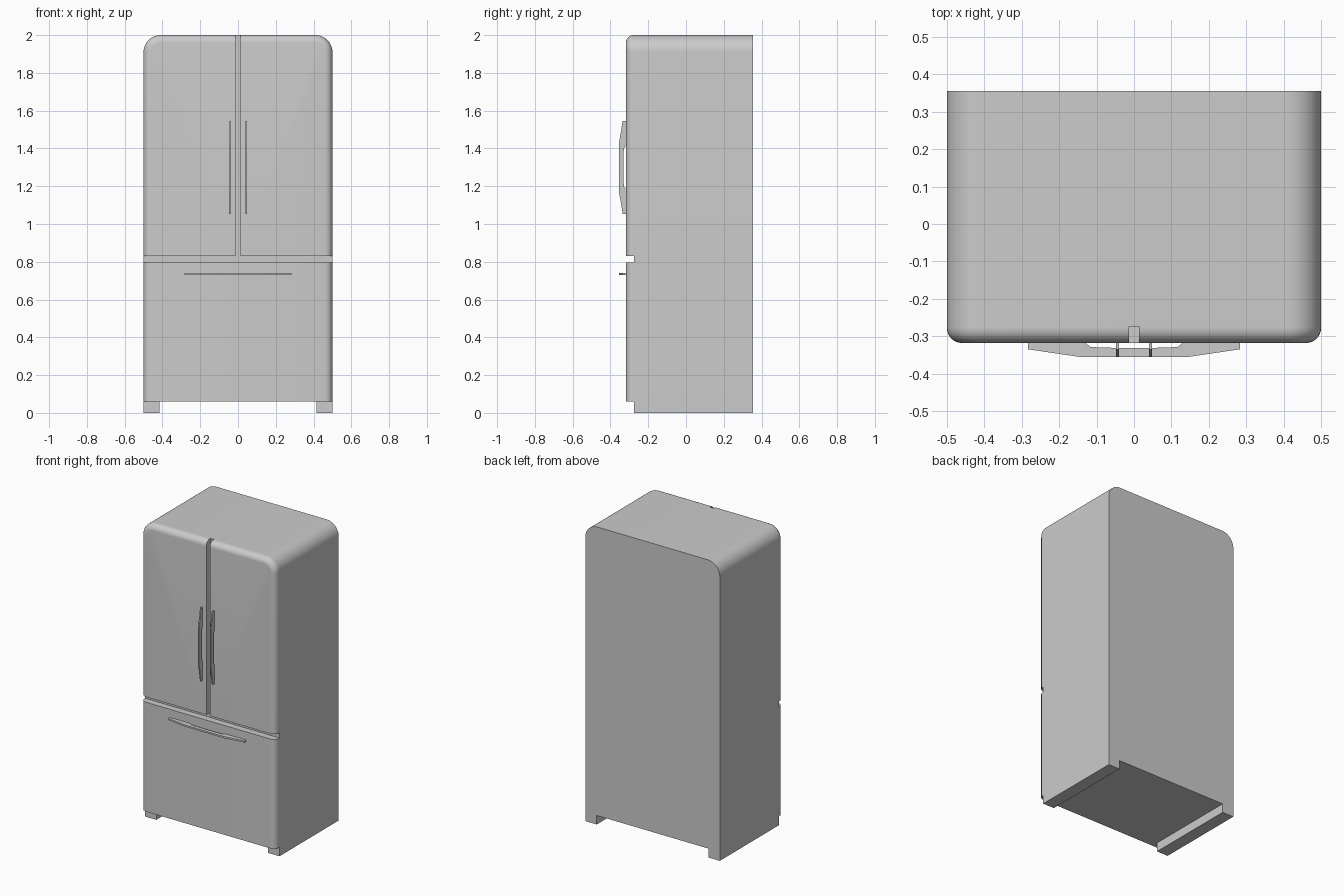
import bpy, bmesh
from math import sin, cos, pi

if "Cube" in bpy.data.objects:
    bpy.data.objects.remove(bpy.data.objects["Cube"])

HALF, TOP, R = 0.5, 2.0, 0.09          # cabinet half width, height, top corner radius
FRONT, SEAM, BACK = -0.318, -0.274, 0.355
EDGE = 0.04                            # rounding of the front rim


def finish(name, bm, smooth=True):
    bmesh.ops.recalc_face_normals(bm, faces=bm.faces)
    mesh = bpy.data.meshes.new(name)
    bm.to_mesh(mesh)
    bm.free()
    ob = bpy.data.objects.new(name, mesh)
    bpy.context.collection.objects.link(ob)
    if smooth:
        bpy.ops.object.select_all(action='DESELECT')
        ob.select_set(True)
        bpy.context.view_layer.objects.active = ob
        bpy.ops.object.shade_smooth_by_angle(angle=pi / 6)
    return ob


def outline(inset, bottom):
    """Arch-like front silhouette with rounded top corners."""
    n, r = 12, R - inset
    arc = [(HALF - R + r * cos(a), TOP - R + r * sin(a))
           for a in (pi / 2 * i / n for i in range(n + 1))]
    right = [(HALF - inset, bottom)] + arc
    return right + [(-x, z) for x, z in reversed(right)]


def loft(rings):
    bm = bmesh.new()
    loops = [[bm.verts.new(p) for p in ring] for ring in rings]
    for a, b in zip(loops, loops[1:]):
        for i in range(len(a)):
            j = (i + 1) % len(a)
            bm.faces.new((a[i], a[j], b[j], b[i]))
    bm.faces.new(loops[0])
    bm.faces.new(loops[-1])
    return bm


def front_panel(name, cuts):
    """Rounded front slab trimmed by planes (point, outward normal)."""
    steps = 8
    depth = [(SEAM, 0)] + [(FRONT + EDGE * (1 - sin(t)), EDGE * (1 - cos(t)))
                           for t in (pi / 2 * i / steps for i in range(steps + 1))]
    bm = loft([[(x, y, z) for x, z in outline(d, 0.06)] for y, d in depth])
    for co, no in cuts:
        bmesh.ops.bisect_plane(bm, geom=bm.verts[:] + bm.edges[:] + bm.faces[:],
                               plane_co=co, plane_no=no, clear_outer=True)
        bmesh.ops.holes_fill(bm, edges=[e for e in bm.edges if e.is_boundary])
    return finish(name, bm)


def handle(name, half, thick, place):
    """Bow handle: tapered bar with a finger gap, extruded to its thickness."""
    side = [(1, 0), (1, 0.017), (0.52, 0.037)]
    gap = [(0.46, 0), (0.41, 0.011), (0.2, 0.013)]
    prof = side[::-1] + gap
    prof = prof + [(-u, v) for u, v in reversed(prof)]
    bm = loft([[place(u * half, FRONT - v, w) for u, v in prof]
               for w in (-thick / 2, thick / 2)])
    return finish(name, bm, smooth=False)


def mirror_x(ob):
    ob.modifiers.new("mirror", 'MIRROR').use_axis[0] = True


# Cabinet with side runners left by the recess underneath
shape = outline(0, 0) + [(-0.415, 0), (-0.415, 0.06), (0.415, 0.06), (0.415, 0)]
finish("cabinet", loft([[(x, y, z) for x, z in shape] for y in (SEAM, BACK)]))

# Freezer drawer and the pair of upper doors
front_panel("drawer_front", [((0, 0, 0.795), (0, 0, 1))])
doors = front_panel("upper_doors", [((0, 0, 0.83), (0, 0, -1)),
                                    ((0.013, 0, 0), (-1, 0, 0))])
mirror_x(doors)

# Handles
mirror_x(handle("door_handles", 0.246, 0.008, lambda u, y, w: (0.044 + w, y, 1.3 + u)))
handle("drawer_handle", 0.283, 0.011, lambda u, y, w: (u, y, 0.735 + w))
